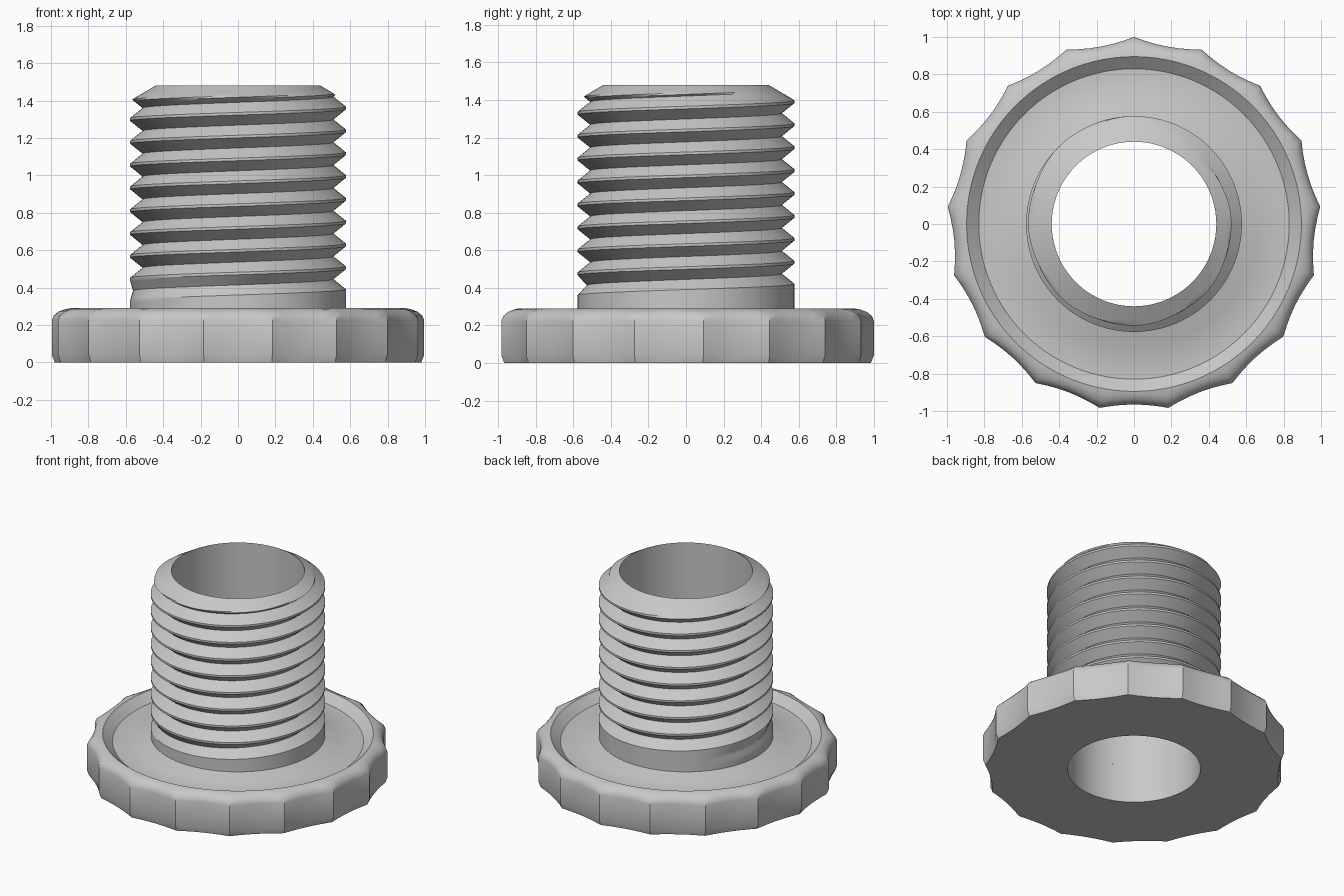
import bpy, bmesh, math

cube = bpy.data.objects.get("Cube")
if cube:
    bpy.data.objects.remove(cube, do_unlink=True)

# Single grey material
grey = bpy.data.materials.new("plain_grey")
grey.use_nodes = True
COLOUR = (0.58, 0.58, 0.58, 1)
grey.diffuse_color = COLOUR
grey.node_tree.nodes["Principled BSDF"].inputs["Base Color"].default_value = COLOUR

BORE, MAJOR, MINOR = 0.44, 0.577, 0.51
TOP, SEAT = 1.48, 0.28


def wrap(name, columns):
    """Skin a closed ring of columns, each a closed loop of points."""
    bm = bmesh.new()
    grid = [[bm.verts.new(p) for p in col] for col in columns]
    for a, b in zip(grid, grid[1:]):
        for j in range(len(a)):
            k = (j + 1) % len(a)
            bm.faces.new((a[j], b[j], b[k], a[k]))
    bmesh.ops.remove_doubles(bm, verts=bm.verts, dist=0.0004)
    bmesh.ops.recalc_face_normals(bm, faces=bm.faces)
    mesh = bpy.data.meshes.new(name)
    bm.to_mesh(mesh)
    bm.free()
    mesh.materials.append(grey)
    obj = bpy.data.objects.new(name, mesh)
    bpy.context.collection.objects.link(obj)
    bpy.ops.object.select_all(action="DESELECT")
    obj.select_set(True)
    bpy.context.view_layer.objects.active = obj
    bpy.ops.object.shade_smooth_by_angle(angle=math.radians(30))
    return obj


def polar(r, angle, z):
    return (r * math.cos(angle), r * math.sin(angle), z)


# Scalloped flange: concave grips round the rim, dished top, raised collar
GRIPS, STEPS = 17, 6
RIM = 0.895
rim_rows = [(0, 0.15), (0.04, 0), (0.225, 0), (0.25, 0.1), (0.272, 0.35),
            (0.285, 0.7), (0.29, 1)]
dish_rows = [(0.83, 0.235), (0.66, 0.235), (MAJOR, SEAT), (BORE, SEAT), (BORE, 0)]
flange = []
for i in range(GRIPS * STEPS + 1):
    angle = math.pi / 2 + math.tau * i / (GRIPS * STEPS)
    across = 2 * (i % STEPS) / STEPS - 1
    scallop = 0.965 + 0.035 * across ** 2
    column = [polar(scallop + (RIM - scallop) * b, angle, z) for z, b in rim_rows]
    flange.append(column + [polar(r, angle, z) for r, z in dish_rows])
wrap("grip_flange", flange)

# Threaded shaft: one right-handed helical sheet, chamfered at the tip
PITCH, CREST, FLAT = 0.122, 1.36, 0.007
SEGMENTS, FLANK = 96, 6
offsets = [FLAT + (PITCH / 2 - FLAT) * k / FLANK for k in range(FLANK + 1)]
offsets += [PITCH - d for d in reversed(offsets[:-1])]


def shaft_radius(depth, groove_z, z):
    fade = min(1, max(0, (groove_z - 0.37) / 0.06))
    chamfer = BORE + (TOP - z) * 1.7
    return min(MAJOR - (MAJOR - MINOR) * depth * fade, chamfer)


shaft = []
for i in range(SEGMENTS + 1):
    angle = math.tau * i / SEGMENTS
    column = [polar(BORE, angle, SEAT), polar(MAJOR, angle, SEAT)]
    for turn in range(-10, 3):
        start = CREST + PITCH * (turn + i / SEGMENTS)
        for d in offsets:
            z = min(TOP, max(SEAT, start + d))
            depth = (min(d, PITCH - d) - FLAT) / (PITCH / 2 - FLAT)
            column.append(polar(shaft_radius(depth, start + PITCH / 2, z), angle, z))
    shaft.append(column)
wrap("threaded_shaft", shaft)

# Inner wall of the bore is closed by the shaft and flange loops
